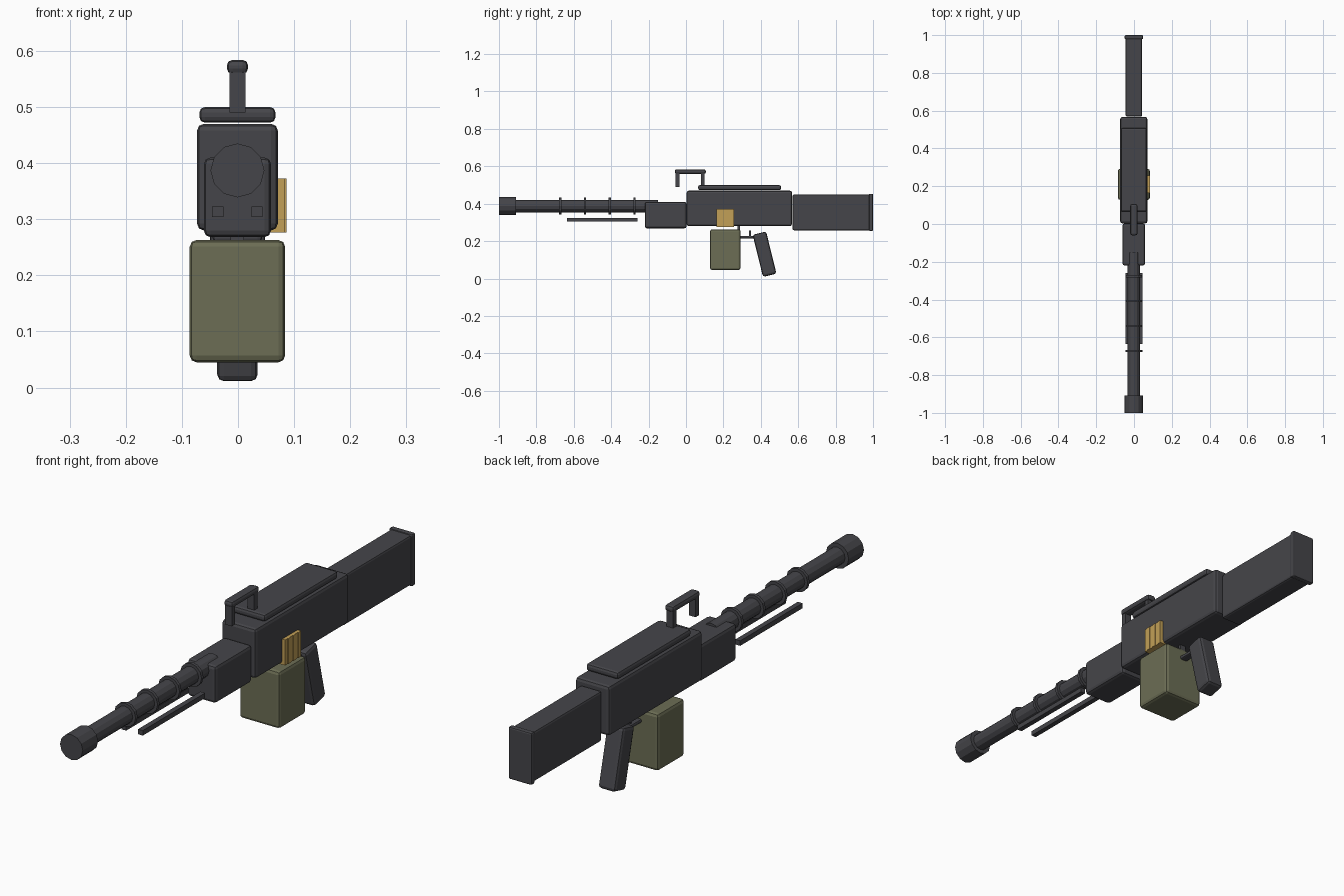
import bpy, bmesh, math
from mathutils import Matrix

if "Cube" in bpy.data.objects:
    bpy.data.objects.remove(bpy.data.objects["Cube"], do_unlink=True)


def material(name, rgb):
    m = bpy.data.materials.new(name)
    m.use_nodes = True
    m.diffuse_color = (*rgb, 1)
    bsdf = next(n for n in m.node_tree.nodes if n.type == 'BSDF_PRINCIPLED')
    bsdf.inputs["Base Color"].default_value = (*rgb, 1)
    return m


gunmetal = material("gunmetal", (0.06, 0.06, 0.068))
olive = material("olive", (0.15, 0.155, 0.09))
brass = material("brass", (0.54, 0.35, 0.095))
MID = -0.001  # centre line of the body


def finish(name, bm, mat):
    bmesh.ops.recalc_face_normals(bm, faces=bm.faces)
    mesh = bpy.data.meshes.new(name)
    bm.to_mesh(mesh)
    bm.free()
    mesh.materials.append(mat)
    ob = bpy.data.objects.new(name, mesh)
    bpy.context.collection.objects.link(ob)
    return ob


def box(name, x, y, z, mat=gunmetal, bevel=0.0):
    """Box from (low, high) ranges, with rounded edges."""
    bm = bmesh.new()
    bmesh.ops.create_cube(bm, size=1)
    for v in bm.verts:
        v.co = [lo + (hi - lo) * (c + 0.5) for c, (lo, hi) in zip(v.co, (x, y, z))]
    ob = finish(name, bm, mat)
    if bevel:
        mod = ob.modifiers.new("rounded_edges", 'BEVEL')
        mod.width, mod.segments = bevel, 2
    return ob


def wide(half):
    return (MID - half, MID + half)


def tube(name, radius, y0, y1, z=0.387, sides=12):
    """Faceted cylinder lying along y."""
    bm = bmesh.new()
    bmesh.ops.create_cone(bm, cap_ends=True, segments=sides, radius1=radius,
                          radius2=radius, depth=y1 - y0)
    turn = Matrix.Rotation(math.pi / 2, 4, 'X')
    bm.transform(Matrix.Translation((MID, (y0 + y1) / 2, z)) @ turn)
    return finish(name, bm, gunmetal)


# Body and stock
box("receiver", wide(0.072), (0.003, 0.567), (0.28, 0.47), bevel=0.012)
box("top_cover", wide(0.068), (0.065, 0.508), (0.472, 0.5), bevel=0.01)
box("handguard", wide(0.06), (-0.22, 0.003), (0.268, 0.41), bevel=0.012)
box("stock", wide(0.044), (0.569, 0.985), (0.258, 0.449), bevel=0.008)
box("butt_plate", wide(0.049), (0.978, 1.0), (0.254, 0.453), bevel=0.006)

# Barrel with cooling rings and muzzle
tube("barrel", 0.033, -0.95, -0.15)
tube("muzzle", 0.048, -1.0, -0.908)
for i in range(4):
    y = -0.672 + i * 0.132
    tube(f"barrel_ring_{i + 1}", 0.045, y - 0.006, y + 0.006)

# Folded support legs under the barrel
for side, sx in (("left", 1), ("right", -1)):
    cx = MID + sx * 0.035
    box(f"{side}_support_leg", (cx - 0.01, cx + 0.01), (-0.635, -0.26), (0.304, 0.323))

# Carry handle
box("carry_handle", wide(0.019), (-0.06, 0.106), (0.559, 0.584), bevel=0.01)
for name, y in (("front", -0.046), ("rear", 0.089)):
    box(f"{name}_handle_post", wide(0.014), (y - 0.01, y + 0.01), (0.49, 0.57))

# Ammunition box and feed belt
box("ammunition_box", wide(0.085), (0.128, 0.292), (0.045, 0.263), olive, 0.012)
for i in range(6):
    y = 0.164 + i * 0.0155
    outer = 0.086 if i % 2 else 0.0835
    box(f"belt_round_{i + 1}", (0.05, outer), (y, y + 0.0155), (0.276, 0.373), brass)

# Trigger group
box("trigger_guard", wide(0.016), (0.28, 0.40), (0.214, 0.228), bevel=0.005)
box("guard_post", wide(0.012), (0.276, 0.288), (0.22, 0.283))
box("trigger", wide(0.007), (0.338, 0.347), (0.224, 0.258))

# Raked pistol grip
grip = box("pistol_grip", wide(0.036), (-0.037, 0.037), (-0.116, 0.116), bevel=0.012)
grip.location = (0, 0.42, 0.13)
grip.rotation_euler = (math.radians(13.8), 0, 0)
